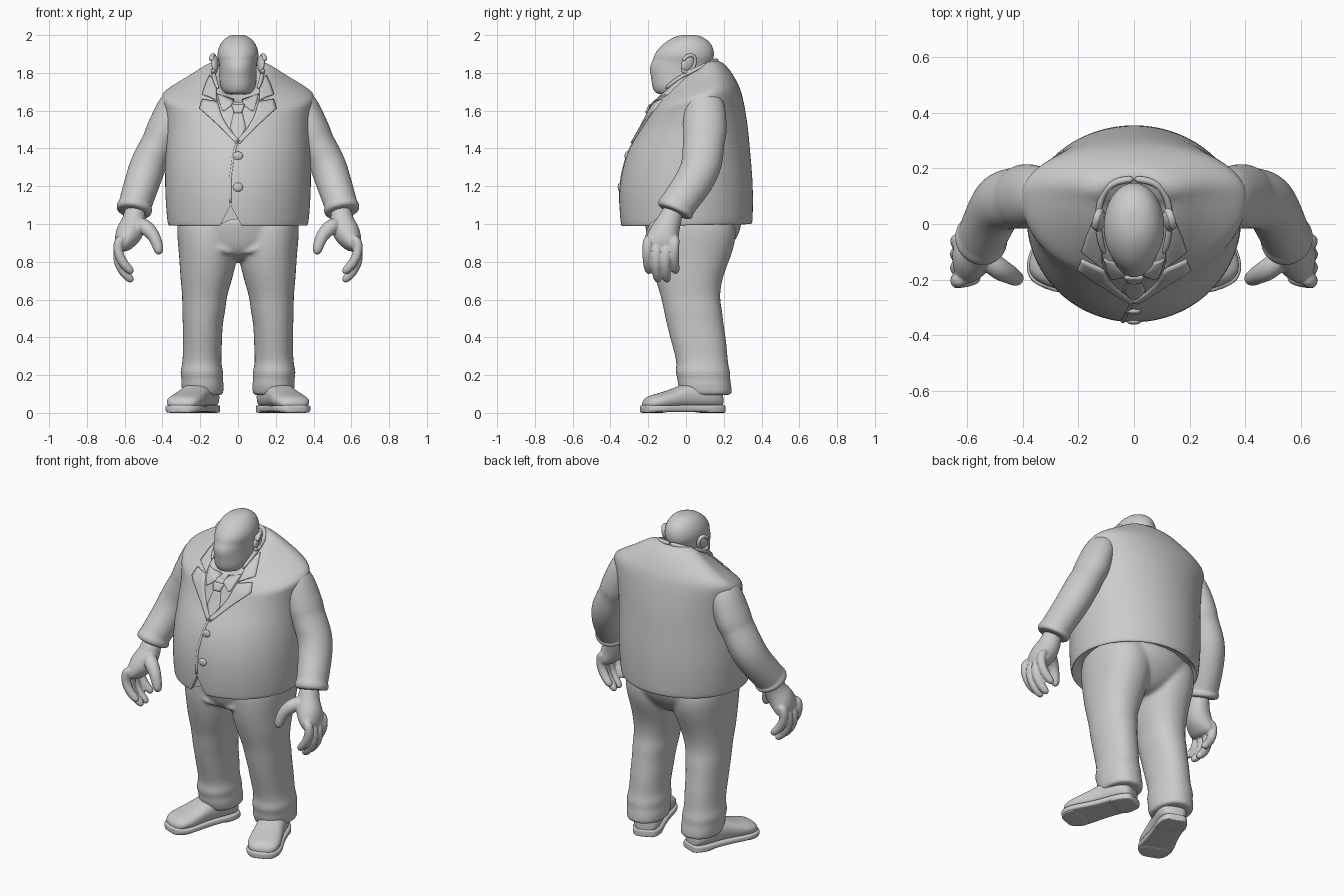
import bpy, bmesh, math
from mathutils import Vector, Matrix
from mathutils.bvhtree import BVHTree

if "Cube" in bpy.data.objects:
    bpy.data.objects.remove(bpy.data.objects["Cube"])

grey = bpy.data.materials.new("clay_grey")
grey.use_nodes = True
grey.diffuse_color = (0.6, 0.6, 0.6, 1)
grey.node_tree.nodes["Principled BSDF"].inputs["Base Color"].default_value = (0.6, 0.6, 0.6, 1)

SEGS = 28


def finish(name, bm, mirror=False, subsurf=2):
    bmesh.ops.recalc_face_normals(bm, faces=bm.faces)
    mesh = bpy.data.meshes.new(name)
    bm.to_mesh(mesh)
    bm.free()
    mesh.shade_smooth()
    mesh.materials.append(grey)
    ob = bpy.data.objects.new(name, mesh)
    bpy.context.collection.objects.link(ob)
    if mirror:
        ob.modifiers.new("Mirror", 'MIRROR').use_mirror_merge = False
    if subsurf:
        mod = ob.modifiers.new("Subsurf", 'SUBSURF')
        mod.levels = mod.render_levels = subsurf
    return ob


def select(obs):
    bpy.ops.object.select_all(action='DESELECT')
    for ob in obs:
        ob.select_set(True)
    bpy.context.view_layer.objects.active = obs[0]


def fuse(name, obs, voxel, smooth):
    """Blend overlapping parts into one skin."""
    select(obs)
    bpy.ops.object.convert(target='MESH')
    bpy.ops.object.join()
    ob = bpy.context.view_layer.objects.active
    ob.name = name
    skin = ob.modifiers.new("Skin", 'REMESH')
    skin.mode, skin.voxel_size, skin.use_smooth_shade = 'VOXEL', voxel, True
    soft = ob.modifiers.new("Soften", 'SMOOTH')
    soft.factor, soft.iterations = .5, smooth


def unit_ring(power, n):
    """Cosine and sine pairs of a superellipse."""
    out = []
    for i in range(n):
        a = 2 * math.pi * i / n
        c, s = math.cos(a), math.sin(a)
        out.append((math.copysign(abs(c) ** (2 / power), c), math.copysign(abs(s) ** (2 / power), s)))
    return out


def loft(name, rings, mirror=False, subsurf=2):
    bm = bmesh.new()
    loops = [[bm.verts.new(p) for p in ring] for ring in rings]
    for lo, hi in zip(loops, loops[1:]):
        for i in range(len(lo)):
            j = (i + 1) % len(lo)
            bm.faces.new((lo[i], lo[j], hi[j], hi[i]))
    bm.faces.new(loops[0])
    bm.faces.new(loops[-1])
    return finish(name, bm, mirror, subsurf)


def body_ring(w, yf, ys, yb, zf, zs=None, zb=None, power=2.0):
    """Level or tilted body section, set by its front, side and back."""
    zs = zf if zs is None else zs
    zb = zs if zb is None else zb
    pts = []
    for c, s in unit_ring(power, SEGS):
        y = ys + s * ((yb - ys) if s > 0 else (ys - yf))
        pts.append(Vector((c * w, y, zs + s * (zb - zf) / 2 + s * s * ((zf + zb) / 2 - zs))))
    return pts


def limb(name, path, n=16):
    """Mirrored tube along x, y, z points with sideways and fore-aft radii."""
    pts = [Vector(p[:3]) for p in path]
    rings = []
    for i, p in enumerate(path):
        t = (pts[min(i + 1, len(pts) - 1)] - pts[max(i - 1, 0)]).normalized()
        a = t.cross(Vector((0, 1, 0))).normalized()
        b = t.cross(a)
        rings.append([pts[i] + a * c * p[3] + b * s * p[-1] for c, s in unit_ring(2, n)])
    return loft(name, rings, True)


# Jacket body, closed under the hem and around the neck
jacket = loft("jacket", [
    body_ring(.30, -.25, 0, .26, 1.07),
    body_ring(.35, -.315, 0, .325, 1.05),
    body_ring(.358, -.325, 0, .335, .995),
    body_ring(.372, -.345, .01, .352, .982, .99, 1.0),
    body_ring(.378, -.35, .01, .356, 1.01, 1.015, 1.02),
    body_ring(.392, -.363, .02, .359, 1.2),
    body_ring(.385, -.316, .04, .342, 1.38),
    body_ring(.382, -.26, .07, .33, 1.47, 1.52, 1.52),
    body_ring(.402, -.222, .095, .307, 1.55, 1.635, 1.65),
    body_ring(.414, -.21, .1, .294, 1.575, 1.678, 1.70),
    body_ring(.378, -.201, .1, .277, 1.6, 1.712, 1.745),
    body_ring(.25, -.186, .1, .232, 1.63, 1.775, 1.82),
    body_ring(.14, -.17, .08, .175, 1.65, 1.842, 1.878),
    body_ring(.10, -.13, .07, .13, 1.63, 1.80, 1.83)])

# Inverted V cut at the front hem
bm = bmesh.new()
wedge = [(-.115, .95), (.04, .95), (-.04, 1.1)]
ends = [[bm.verts.new((x, y, z)) for x, z in wedge] for y in (-.5, -.315)]
for i in range(3):
    j = (i + 1) % 3
    bm.faces.new((ends[0][i], ends[0][j], ends[1][j], ends[1][i]))
for end in ends:
    bm.faces.new(end)
cutter = finish("hem_cutter", bm, subsurf=0)
cutter.hide_render = True
cut = jacket.modifiers.new("Hem cut", 'BOOLEAN')
cut.operation, cut.object = 'DIFFERENCE', cutter
select([jacket])
for mod in list(jacket.modifiers):
    bpy.ops.object.modifier_apply(modifier=mod.name)
bpy.data.objects.remove(cutter)
bpy.ops.object.shade_smooth_by_angle(angle=math.radians(40))
bpy.context.view_layer.update()
surface = BVHTree.FromObject(jacket, bpy.context.evaluated_depsgraph_get())


def on_front(x, z, lift=0):
    start = Vector((x, -1, z))
    hit = surface.ray_cast(start, Vector((0, 1, 0)))[0]
    hit = hit or surface.find_nearest(Vector((x, -.1, z)))[0]
    return Vector((x, hit.y - lift, z))


def plate(name, pairs, lift, mirror=True, across=5, along=4):
    """Strip of cloth laid on the chest between inner and outer edge points."""
    bm = bmesh.new()
    rows = []
    for (a, b), (c, d) in zip(pairs, pairs[1:]):
        for k in range(along + 1):
            p = Vector(a).lerp(Vector(c), k / along)
            q = Vector(b).lerp(Vector(d), k / along)
            if k or not rows:
                rows.append([bm.verts.new(on_front(*p.lerp(q, i / across), lift)) for i in range(across + 1)])
    for r, s in zip(rows, rows[1:]):
        for i in range(across):
            bm.faces.new((r[i], r[i + 1], s[i + 1], s[i]))
    ob = finish(name, bm, mirror, 0)
    if sum((f.normal.y for f in ob.data.polygons)) > 0:
        ob.data.flip_normals()
    solid = ob.modifiers.new("Thickness", 'SOLIDIFY')
    solid.thickness, solid.offset = lift + .01, -1
    select([ob])
    bpy.ops.object.shade_smooth_by_angle(angle=math.radians(40))


# Lapels, collars and tie
plate("lapels", [((-.01, 1.44), (.01, 1.43)), ((.045, 1.5), (.10, 1.52)),
                 ((.085, 1.57), (.205, 1.615)), ((.11, 1.65), (.19, 1.662))], .012)
plate("jacket_collar", [((.11, 1.655), (.145, 1.672)), ((.115, 1.675), (.19, 1.69)),
                        ((.115, 1.71), (.172, 1.745)), ((.11, 1.75), (.15, 1.79))], .012)
plate("shirt_collar", [((.075, 1.60), (.085, 1.605)), ((.03, 1.635), (.10, 1.65)),
                       ((.02, 1.66), (.11, 1.69))], .008)
plate("tie", [((-.008, 1.45), (.008, 1.45)), ((-.042, 1.51), (.042, 1.51)), ((-.022, 1.595), (.022, 1.595))], .006, False)
plate("tie_knot", [((-.02, 1.59), (.02, 1.59)), ((-.036, 1.635), (.036, 1.635))], .014, False)
plate("front_edge", [((-.045, 1.11), (-.035, 1.11)), ((-.045, 1.25), (-.035, 1.25)),
                     ((-.03, 1.36), (-.02, 1.36)), ((-.012, 1.44), (0, 1.44))], .005, False, 2)
limb("collar_roll", [(.105, -.11, 1.715, .01), (.126, -.05, 1.768, .012), (.132, .06, 1.822, .013),
                     (.10, .135, 1.855, .013), (.05, .157, 1.864, .013), (0, .162, 1.867, .013)])

# Jacket buttons
for i, z in enumerate((1.36, 1.195)):
    bm = bmesh.new()
    bmesh.ops.create_uvsphere(bm, u_segments=16, v_segments=10, radius=1)
    bm.transform(Matrix.Translation(on_front(.0, z)) @ Matrix.Diagonal((.027, .012, .024, 1)))
    finish("button_%d" % (i + 1), bm, subsurf=1)

# Head with heavy brow and jaw
loft("head", [body_ring(*r) for r in [
    (.045, -.14, -.1, -.02, 1.685), (.08, -.168, -.06, .03, 1.695), (.098, -.182, -.04, .06, 1.735),
    (.098, -.185, -.03, .09, 1.775), (.099, -.194, -.02, .12, 1.81), (.100, -.190, -.02, .135, 1.845),
    (.105, -.175, -.01, .145, 1.868), (.111, -.172, -.01, .15, 1.89), (.106, -.148, -.01, .148, 1.93),
    (.083, -.10, .005, .122, 1.972), (.05, -.05, .015, .075, 1.996), (.02, -.005, .02, .045, 2.002)]])

# Ears: a shell with a raised rim
tilt = Matrix.Translation((.122, .01, 1.85)) @ Matrix.Rotation(math.radians(-28), 4, 'X') @ Matrix.Rotation(math.radians(20), 4, 'Z')
bm = bmesh.new()
bmesh.ops.create_uvsphere(bm, u_segments=16, v_segments=10, radius=1, matrix=tilt @ Matrix.Diagonal((.018, .036, .05, 1)))
finish("ears", bm, True, 1)
rim = [[tilt @ Vector((.008 + .014 * s, math.cos(a) * (.034 + .011 * c), math.sin(a) * (.049 + .011 * c)))
        for c, s in unit_ring(2, 8)] for a in [math.radians(-120 + 20 * k) for k in range(16)]]
loft("ear_rims", rim, True, 1)

# Sleeves with elbow folds and rolled cuff edge
limb("sleeves", [(.30, .1, 1.70, .04, .06), (.325, .1, 1.655, .088, .105), (.375, .1, 1.54, .092, .118),
                 (.403, .098, 1.465, .097, .118), (.418, .094, 1.435, .09, .11), (.445, .09, 1.38, .094, .111),
                 (.482, .082, 1.30, .098, .108), (.51, .035, 1.21, .094, .102), (.538, -.028, 1.125, .09, .097),
                 (.545, -.045, 1.10, .088, .095), (.547, -.05, 1.09, .097, .103), (.552, -.062, 1.065, .095, .10),
                 (.553, -.064, 1.06, .07, .075)], 20)

# Hands
hand = [limb("palm", [(.545, -.06, 1.10, .055, .055), (.547, -.085, 1.02, .062, .062), (.57, -.115, .96, .078, .08),
                      (.605, -.128, .90, .058, .095), (.622, -.13, .86, .03, .082)])]
for y, drop in [(-.195, .045), (-.148, 0), (-.10, .0), (-.054, .045)]:
    hand.append(limb("finger", [(.60, y, .93, .02), (.635, y - .008, .87 + drop, .030), (.637, y - .01, .80 + drop, .028),
                                (.605, y - .008, .742 + drop, .027), (.568, y, .706 + drop, .024),
                                (.555, y, .696 + drop, .01)], 10))
hand.append(limb("thumb", [(.54, -.11, 1.01, .035), (.49, -.16, .985, .045), (.448, -.18, .945, .036),
                           (.428, -.193, .895, .031), (.418, -.197, .855, .027), (.414, -.197, .838, .01)], 12))
fuse("hands", hand, .006, 3)

# Trousers: seat, legs and a few raised folds
seat = loft("seat", [body_ring(*r) for r in [
    (.06, -.09, .02, .13, .80), (.17, -.17, .02, .20, .835), (.30, -.20, .02, .255, .90),
    (.325, -.215, .02, .295, .97), (.33, -.235, .02, .305, 1.08)]])
legs = [(.15, .03, .17, .22, 1.08), (.16, .035, .166, .238, .95), (.156, .025, .156, .22, .84),
        (.166, .013, .141, .18, .72), (.178, .023, .116, .154, .61), (.181, .036, .117, .156, .55),
        (.187, .048, .105, .151, .47), (.188, .065, .105, .148, .39), (.19, .08, .102, .14, .31),
        (.192, .088, .104, .136, .25), (.192, .088, .118, .149, .215), (.19, .095, .107, .138, .18),
        (.188, .097, .115, .144, .15), (.186, .106, .109, .137, .115), (.186, .108, .11, .137, .10),
        (.186, .108, .10, .12, .092)]
legs = loft("legs", [[Vector((x + c * rx, y + s * ry, z)) for c, s in unit_ring(2.2, SEGS)]
                     for x, y, rx, ry, z in legs], True)
folds = [[(.02, -.165, .84), (.14, -.192, .885), (.25, -.145, .93)],
         [(.09, -.06, .60), (.18, -.122, .57), (.27, -.06, .61)],
         [(.10, .02, .27), (.19, -.045, .24), (.28, .015, .285)]]
folds = [limb("fold", [p + (.014,) for p in path], 8) for path in folds]
fuse("trousers", [seat, legs] + folds, .011, 6)

# Shoes, turned outwards, each with upper and welted sole
ahead, side = Vector((.36, -.933, 0)), Vector((.933, .36, 0))
ankle = Vector((.227, 0, 0))


def shoe(name, sections, low, power):
    rings = []
    for u, half, top in sections:
        mid = ankle + ahead * u + Vector((0, 0, (low + top) / 2))
        rings.append([mid + side * half * c + Vector((0, 0, (top - low) / 2 * s)) for c, s in unit_ring(power, 20)])
    loft(name, rings, True, 2)


shoe("shoe_uppers", [(-.20, .03, .09), (-.19, .068, .13), (-.13, .088, .16), (-.04, .084, .17), (.03, .084, .147),
                     (.10, .094, .118), (.17, .097, .10), (.215, .08, .087), (.238, .04, .06)], .02, 2.4)
outline = [(-.21, .04), (-.20, .07), (-.13, .09), (-.06, .085), (.04, .088), (.12, .102),
           (.18, .102), (.225, .083), (.25, .045)]
shoe("shoe_soles", [(u, w, .042) for u, w in outline], .004, 5)
shoe("shoe_heels", [(u, w, .03) for u, w in outline[:4]], 0, 6)
shoe("shoe_treads", [(u, w * .94, .03) for u, w in outline[5:]], 0, 6)
